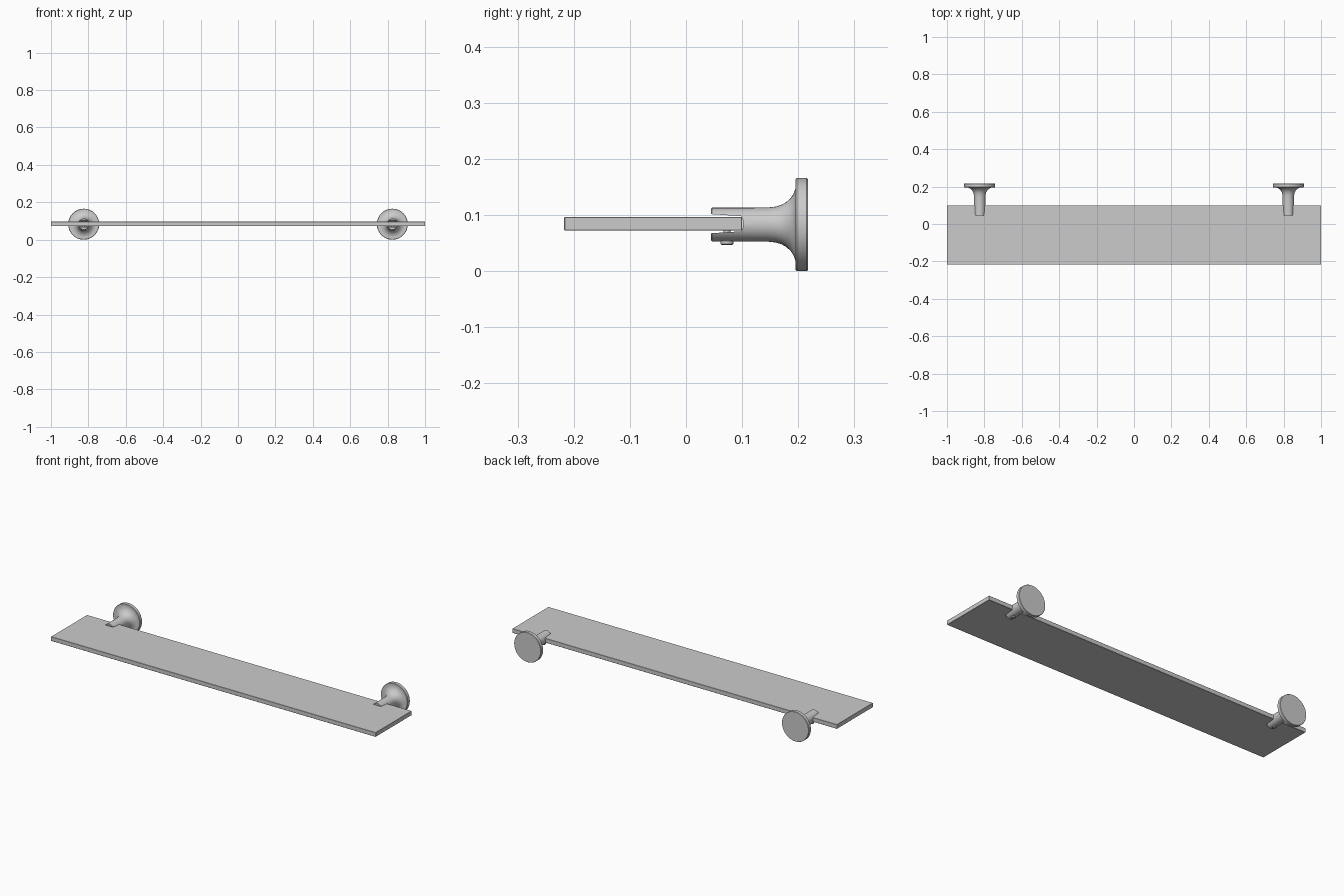
import bpy, bmesh, math
from mathutils import Vector, Matrix

if "Cube" in bpy.data.objects:
    bpy.data.objects.remove(bpy.data.objects["Cube"])

BX, BZ = 0.825, 0.0855  # bracket axis


def make(name, bm, smooth=True):
    bmesh.ops.remove_doubles(bm, verts=bm.verts, dist=1e-6)
    bmesh.ops.recalc_face_normals(bm, faces=bm.faces)
    me = bpy.data.meshes.new(name)
    bm.to_mesh(me)
    bm.free()
    ob = bpy.data.objects.new(name, me)
    bpy.context.collection.objects.link(ob)
    return ob


def activate(ob):
    bpy.ops.object.select_all(action='DESELECT')
    ob.select_set(True)
    bpy.context.view_layer.objects.active = ob


def lathe(name, prof, sides, mat):
    """Closed solid of revolution; prof = (radius, height), spun about local z."""
    bm = bmesh.new()
    vs = [bm.verts.new((r, 0, h)) for r, h in prof]
    es = [bm.edges.new(p) for p in zip(vs, vs[1:])]
    bmesh.ops.spin(bm, geom=vs + es, cent=(0, 0, 0), axis=(0, 0, 1),
                   angle=2 * math.pi, steps=sides)
    bmesh.ops.transform(bm, matrix=mat, verts=bm.verts)
    return make(name, bm)


def prism(name, yz, x0, x1):
    bm = bmesh.new()
    f = bm.faces.new([bm.verts.new((x0, y, z)) for y, z in yz])
    g = bmesh.ops.extrude_face_region(bm, geom=[f])['geom']
    bmesh.ops.translate(bm, vec=(x1 - x0, 0, 0),
                        verts=[v for v in g if isinstance(v, bmesh.types.BMVert)])
    return make(name, bm)


def finish_pair(ob, angle=35):
    activate(ob)
    m = ob.modifiers.new("mirror", 'MIRROR')
    bpy.ops.object.modifier_apply(modifier=m.name)
    bpy.ops.object.shade_smooth_by_angle(angle=math.radians(angle))


# Glass shelf board
shelf = prism("shelf", [(-0.217, 0.075), (0.10, 0.075), (0.10, 0.099), (-0.217, 0.099)], -1, 1)
activate(shelf)
b = shelf.modifiers.new("bevel", 'BEVEL')
b.width = 0.0012
b.segments = 1
bpy.ops.object.modifier_apply(modifier=b.name)

# Wall bracket: stem flaring into a round wall plate
prof = [(0, 0.045), (0.0285, 0.045), (0.03, 0.0465), (0.03, 0.10), (0.0303, 0.145)]
for i in range(1, 7):  # concave flare
    a = i / 6 * math.radians(78)
    prof.append((0.031 + 0.040 * (1 - math.cos(a)), 0.15 + 0.0455 * math.sin(a)))
prof += [(0.068, 0.1955), (0.081, 0.1955), (0.083, 0.1975),
         (0.083, 0.215), (0.0815, 0.217), (0, 0.217)]
to_y = Matrix.Translation((BX, 0, BZ)) @ Matrix.Rotation(-math.pi / 2, 4, 'X')
bracket = lathe("wall_bracket", prof, 32, to_y)

# Tapered slot with a rounded end that grips the board
slot = prism("slot_cutter", [(0.03, 0.069), (0.098, 0.0735), (0.101, 0.078), (0.102, 0.087),
                             (0.101, 0.096), (0.098, 0.1005), (0.03, 0.105)],
             BX - 0.06, BX + 0.06)
slot.hide_render = True
activate(bracket)
m = bracket.modifiers.new("slot", 'BOOLEAN')
m.operation = 'DIFFERENCE'
m.solver = 'EXACT'
m.object = slot
bpy.ops.object.modifier_apply(modifier=m.name)
bpy.data.objects.remove(slot)
finish_pair(bracket)

# Clamp screw under the lower jaw
screw = lathe("clamp_screw",
              [(0, 0.049), (0.009, 0.049), (0.0115, 0.051), (0.0115, 0.056), (0.010, 0.0575),
               (0.006, 0.0575), (0.006, 0.075), (0, 0.075)],
              16, Matrix.Translation((BX, 0.073, 0)))
finish_pair(screw)

# Stand the model on z = 0
low = min((o.matrix_world @ v.co).z for o in bpy.data.objects for v in o.data.vertices)
for o in bpy.data.objects:
    o.location.z -= low
